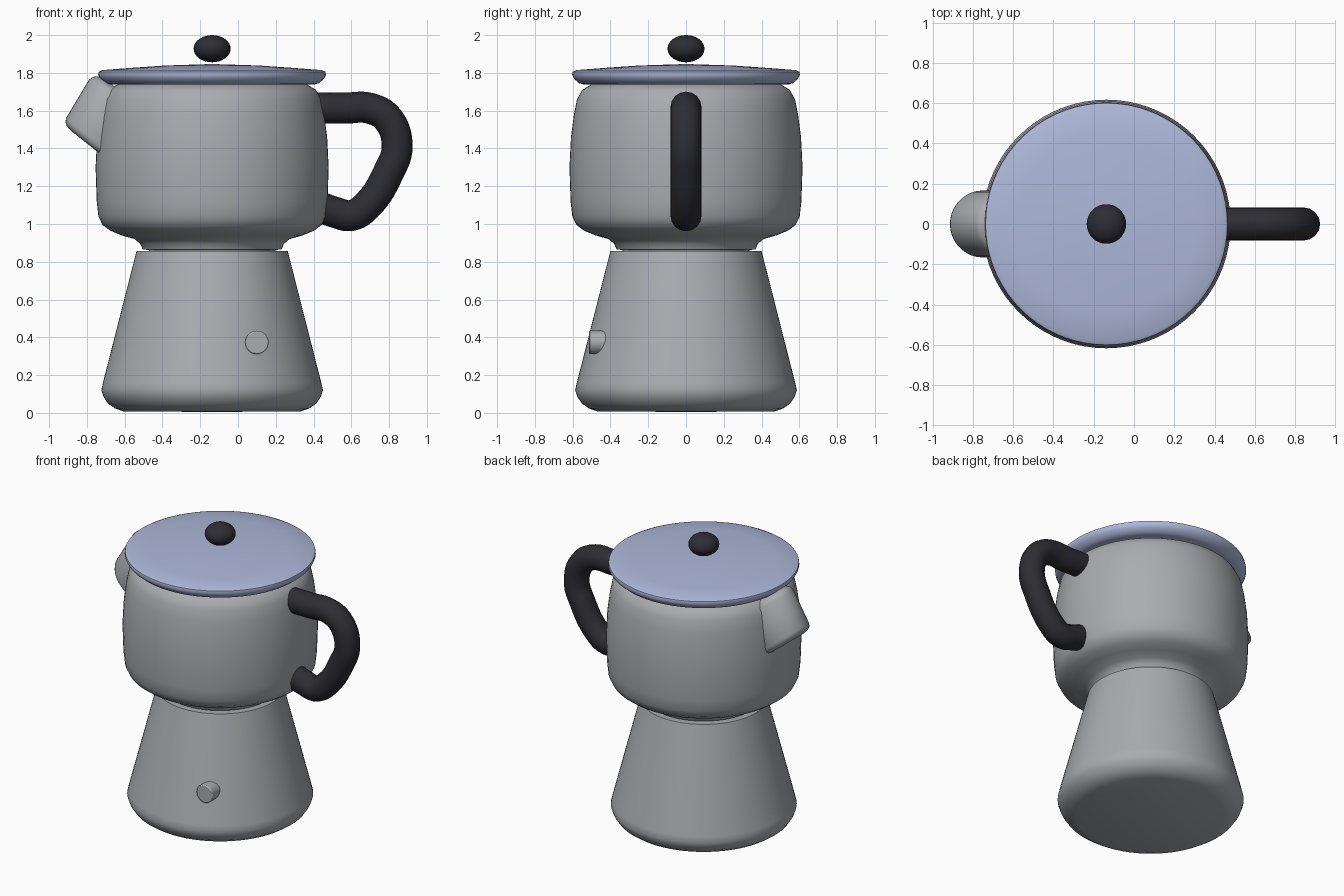
import bpy
import bmesh
import math
from mathutils import Vector

AXIS_X = -0.137  # the pot's upright axis

cube = bpy.data.objects.get("Cube")
if cube:
    bpy.data.objects.remove(cube, do_unlink=True)


def material(name, rgb, rough=0.5):
    m = bpy.data.materials.new(name)
    m.use_nodes = True
    m.diffuse_color = (*rgb, 1)
    shader = m.node_tree.nodes["Principled BSDF"]
    shader.inputs["Base Color"].default_value = (*rgb, 1)
    shader.inputs["Roughness"].default_value = rough
    return m


metal = material("grey metal", (0.40, 0.41, 0.43))
blue = material("pale blue", (0.42, 0.48, 0.70))
black = material("black plastic", (0.026, 0.026, 0.033))


def finish(obj, mat, angle=35):
    obj.data.materials.clear()
    obj.data.materials.append(mat)
    bpy.ops.object.select_all(action="DESELECT")
    obj.select_set(True)
    bpy.context.view_layer.objects.active = obj
    bpy.ops.object.shade_smooth_by_angle(angle=math.radians(angle))
    return obj


def from_bmesh(name, bm, mat, angle=35):
    bmesh.ops.remove_doubles(bm, verts=bm.verts, dist=1e-5)
    bmesh.ops.recalc_face_normals(bm, faces=bm.faces)
    mesh = bpy.data.meshes.new(name)
    bm.to_mesh(mesh)
    bm.free()
    obj = bpy.data.objects.new(name, mesh)
    bpy.context.collection.objects.link(obj)
    return finish(obj, mat, angle)


def lathe(name, profile, mat, angle=35):
    """Turn (radius, height) points around the pot's axis."""
    bm = bmesh.new()
    verts = [bm.verts.new((r, 0, z)) for r, z in profile]
    edges = [bm.edges.new(pair) for pair in zip(verts, verts[1:])]
    bmesh.ops.spin(bm, geom=verts + edges, cent=(0, 0, 0), axis=(0, 0, 1),
                   angle=math.tau, steps=72)
    obj = from_bmesh(name, bm, mat, angle)
    obj.location.x = AXIS_X
    return obj


# Conical water chamber
lathe("base", [(0, 0.005), (0.47, 0.008), (0.515, 0.024), (0.552, 0.05), (0.575, 0.085),
               (0.587, 0.12), (0.578, 0.16), (0.40, 0.858), (0, 0.858)], metal)

# Rounded upper pot with a narrow neck
lathe("upper_pot", [(0, 0.85), (0.335, 0.85), (0.335, 0.862), (0.368, 0.866), (0.38, 0.895),
                    (0.41, 0.92), (0.48, 0.94), (0.54, 0.965), (0.58, 0.995), (0.602, 1.04),
                    (0.611, 1.12), (0.617, 1.30), (0.609, 1.46), (0.593, 1.58), (0.577, 1.66),
                    (0.55, 1.71), (0.50, 1.74), (0, 1.75)], metal)

# Lid with a rolled rim
lathe("lid", [(0, 1.74), (0.54, 1.738), (0.565, 1.745), (0.592, 1.768), (0.603, 1.79),
              (0.600, 1.806), (0.58, 1.815), (0.45, 1.825), (0.25, 1.839), (0, 1.847)], blue, 50)

# Flattened ball knob
bpy.ops.mesh.primitive_uv_sphere_add(segments=32, ring_count=16, location=(AXIS_X, 0, 1.928))
knob = bpy.context.object
knob.name = "lid_knob"
knob.scale = (0.098, 0.098, 0.072)
finish(knob, black, 60)

# Round valve on the front of the base
bpy.ops.mesh.primitive_cylinder_add(vertices=32, radius=0.062, depth=0.12,
                                    location=(0.10, -0.453, 0.373),
                                    rotation=(math.pi / 2, 0, 0))
valve = bpy.context.object
valve.name = "safety_valve"
bevel = valve.modifiers.new("soft_edge", "BEVEL")
bevel.width, bevel.segments = 0.006, 2
finish(valve, metal)

# Slanted spout: stacked tilted ovals along its axis, rounded at both ends
across = Vector((0.783, 0, -0.62))
tip, top = Vector((-0.773, 0, 1.405)), Vector((-0.613, 0, 1.672))
bm = bmesh.new()
rings = []
for along, size in ((0, 0.72), (0.02, 0.87), (0.06, 0.96), (0.12, 1), (0.88, 1),
                    (0.96, 0.95), (1.02, 0.84), (1.06, 0.66)):
    centre = tip.lerp(top, along)
    rings.append([bm.verts.new(centre + across * (0.20 * size * math.cos(a))
                               + Vector((0, 0.166 * size * math.sin(a), 0)))
                  for a in (math.tau * i / 40 for i in range(40))])
for low, high in zip(rings, rings[1:]):
    for i in range(40):
        j = (i + 1) % 40
        bm.faces.new((low[i], low[j], high[j], high[i]))
bm.faces.new(rings[0])
bm.faces.new(rings[-1])
from_bmesh("spout", bm, metal, 50)

# Tubular looped handle
curve = bpy.data.curves.new("handle", "CURVE")
curve.dimensions = "3D"
curve.bevel_depth = 0.082
curve.bevel_resolution = 6
curve.resolution_u = 8
curve.use_fill_caps = True
path = [(0.42, 1.615), (0.56, 1.613), (0.70, 1.612), (0.795, 1.555), (0.842, 1.405),
        (0.80, 1.28), (0.69, 1.105), (0.60, 1.045), (0.52, 1.06), (0.42, 1.095)]
spline = curve.splines.new("BEZIER")
spline.bezier_points.add(len(path) - 1)
for point, (x, z) in zip(spline.bezier_points, path):
    point.co = (x, 0, z)
    point.handle_left_type = point.handle_right_type = "AUTO"
handle = bpy.data.objects.new("handle", curve)
bpy.context.collection.objects.link(handle)
bpy.ops.object.select_all(action="DESELECT")
handle.select_set(True)
bpy.context.view_layer.objects.active = handle
bpy.ops.object.convert(target="MESH")
finish(bpy.context.object, black, 50)
